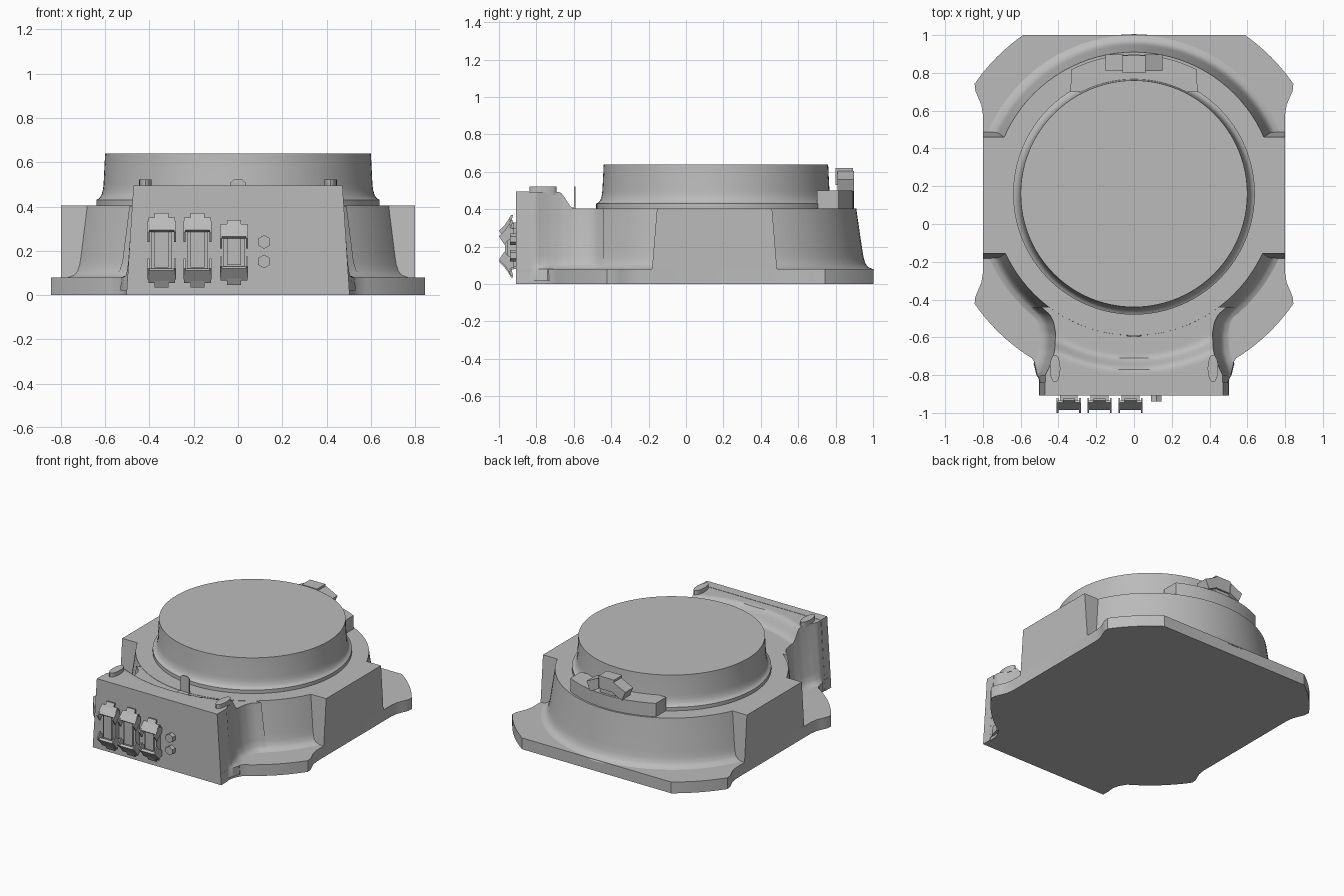
import bpy, bmesh, math
from mathutils import Matrix, Vector

if "Cube" in bpy.data.objects:
    bpy.data.objects.remove(bpy.data.objects["Cube"], do_unlink=True)

grey = bpy.data.materials.new("plain grey")
grey.use_nodes = True
COLOR = (0.5, 0.5, 0.5, 1)
grey.diffuse_color = COLOR
grey.node_tree.nodes["Principled BSDF"].inputs["Base Color"].default_value = COLOR

CY = 0.16        # shared y centre of the round parts
FRONT = -0.905   # front face of the housing


def finish(bm, name, smooth=False):
    bmesh.ops.recalc_face_normals(bm, faces=bm.faces[:])
    me = bpy.data.meshes.new(name)
    bm.to_mesh(me)
    bm.free()
    ob = bpy.data.objects.new(name, me)
    bpy.context.collection.objects.link(ob)
    me.materials.append(grey)
    if smooth:
        bpy.ops.object.select_all(action='DESELECT')
        ob.select_set(True)
        bpy.context.view_layer.objects.active = ob
        bpy.ops.object.shade_smooth_by_angle(angle=math.radians(35))
    return ob


def loft(name, rings, smooth=False):
    """Skin equal-length closed rings and cap both ends."""
    bm = bmesh.new()
    rows = [[bm.verts.new(p) for p in ring] for ring in rings]
    n = len(rows[0])
    for a, b in zip(rows, rows[1:]):
        for i in range(n):
            j = (i + 1) % n
            bm.faces.new((a[i], a[j], b[j], b[i]))
    bm.faces.new(rows[0][::-1])
    bm.faces.new(rows[-1])
    return finish(bm, name, smooth)


def lathe(name, profile, xmax=9, n=96):
    rings = []
    for r, z in profile:
        ring = []
        for i in range(n):
            a = math.tau * i / n
            x = max(-xmax, min(xmax, r * math.cos(a)))
            ring.append((x, CY + r * math.sin(a), z))
        rings.append(ring)
    return loft(name, rings, True)


def prism_z(name, pts, z0, z1, smooth=False):
    return loft(name, [[(x, y, z) for x, y in pts] for z in (z0, z1)], smooth)


def prism_x(name, pts, x0, x1):
    return loft(name, [[(x, y, z) for y, z in pts] for x in (x0, x1)])


def box(name, x0, x1, y0, y1, z0, z1):
    return prism_z(name, [(x0, y0), (x1, y0), (x1, y1), (x0, y1)], z0, z1)


def arc(r, a0, a1, n):
    out = []
    for i in range(n + 1):
        a = math.radians(a0 + (a1 - a0) * i / n)
        out.append((r * math.cos(a), CY + r * math.sin(a)))
    return out


def interp(table, t):
    for (a, u), (b, v) in zip(table, table[1:]):
        if t <= b:
            return u + (v - u) * max(0, (t - a) / (b - a))
    return table[-1][1]


# Base plate with four rounded ears
half = [(0.5, FRONT), (0.5, -0.80), (0.51, -0.76)]
half += arc(1.025, -58.2, -34.6, 10)
half += [(0.84, -0.385), (0.825, -0.35), (0.808, -0.31), (0.80, -0.26),
         (0.80, 0.58), (0.808, 0.63), (0.825, 0.67), (0.84, 0.705)]
half += arc(1.025, 34.6, 55.2, 10)
prism_z("base_plate", half + [(-x, y) for x, y in reversed(half)], 0, 0.08, True)

# Round body flaring into the plate
lathe("round_body", [(0.845, 0.07), (0.84, 0.08), (0.815, 0.09), (0.80, 0.108),
                     (0.79, 0.14), (0.783, 0.18), (0.75, 0.405)], xmax=0.799)

# Side blocks with drafted ends
loft("side_blocks", [[(-0.8, y0, z), (0.8, y0, z), (0.8, y1, z), (-0.8, y1, z)]
                     for y0, y1, z in ((-0.185, 0.49, 0.04), (-0.155, 0.46, 0.405))])

# Raised drum with a coved foot
lathe("drum", [(0.64, 0.39), (0.64, 0.43), (0.627, 0.437), (0.617, 0.45),
               (0.61, 0.475), (0.607, 0.50), (0.60, 0.64)])

# Connector housing: cross-sections run from the front face back into the body
WIDTH = [(FRONT, 0.47), (-0.80, 0.47), (-0.77, 0.455), (-0.73, 0.437), (-0.67, 0.42),
         (-0.58, 0.415), (-0.52, 0.425), (-0.48, 0.445), (-0.44, 0.49)]
FLARE = [(0.02, 0.09), (0.08, 0.085), (0.09, 0.06), (0.11, 0.045), (0.15, 0.032), (0.40, 0)]


def top_height(x, y):
    t = (math.hypot(x, y - CY) - 0.865) / 0.075
    t = max(0, min(1, t))
    return 0.403 + 0.09 * t * t * (3 - 2 * t)


rings = []
for k in range(32):
    y = FRONT + k * 0.015
    w = interp(WIDTH, y)
    blend = interp([(-0.82, 0), (-0.74, 1)], y)
    side = []
    for z, f in FLARE:
        zz = z if z < 0.4 else top_height(w, y)
        draft = 0.034 * (1 - zz / 0.49)
        side.append((w + draft + (f - draft) * blend, zz))
    xs = [w * (1 - i / 12) for i in range(1, 24)]
    top = [(x, top_height(x, y)) for x in xs]
    section = side + top + [(-x, z) for x, z in reversed(side)]
    rings.append([(x, y, z) for x, z in section])
loft("connector_housing", rings, True)

# Front panel with sloping sides
loft("front_panel", [[(-w, FRONT - 0.003, z), (w, FRONT - 0.003, z), (w, -0.84, z), (-w, -0.84, z)]
                     for w, z in ((0.504, 0.0), (0.472, 0.495))])

# Oval pads on top of the housing
for s, side_name in ((1, "left"), (-1, "right")):
    oval = []
    for i in range(24):
        a = math.tau * i / 24
        oval.append((s * 0.418 + 0.028 * math.cos(a), -0.765 + 0.073 * math.sin(a)))
    prism_z("oval_pad_" + side_name, oval, 0.48, 0.522, True)

# Thin upright tab with a foot
tab = [(-0.035, 0.40), (0.035, 0.40), (0.035, 0.508), (0.018, 0.522), (-0.018, 0.522), (-0.035, 0.508)]
loft("upright_tab", [[(x, y, z) for x, z in tab] for y in (-0.598, -0.59)])
box("tab_foot", -0.04, 0.04, -0.655, -0.59, 0.40, 0.41)

# Curved shelf behind the drum
prism_z("rear_shelf", [(0.335, 0.70)] + arc(0.737, 63, 117, 16) + [(-0.335, 0.70)], 0.40, 0.50, True)

# Arched bracket on the shelf: raised centre and two tilted wings
box("bracket_centre", -0.06, 0.06, 0.80, 0.892, 0.53, 0.62)
box("bracket_foot", -0.06, 0.06, 0.81, 0.88, 0.49, 0.54)
for s, side_name in ((1, "left"), (-1, "right")):
    wing = [(0.055, 0.53), (0.125, 0.495), (0.152, 0.56), (0.06, 0.605)]
    loft("bracket_wing_" + side_name, [[(s * x, y, z) for x, z in wing] for y in (0.81, 0.898)])

# Latched sockets on the front panel
for i, (cx, low, high) in enumerate(((-0.345, 0.035, 0.37), (-0.183, 0.035, 0.37), (-0.018, 0.045, 0.34))):
    tag = "_%d" % (i + 1)
    box("socket" + tag, cx - 0.047, cx + 0.047, -0.955, FRONT, low + 0.045, high - 0.04)
    box("socket_inner" + tag, cx - 0.032, cx + 0.032, -0.968, FRONT, low + 0.09, high - 0.085)
    for end, d, end_name in ((high, -1, "upper"), (low, 1, "lower")):
        def at(pts):
            return [(y, end + d * h) for y, h in pts]
        # sloped lever, its narrow lip, and the two thin cheeks
        prism_x(end_name + "_lever" + tag, at([(-0.935, 0.025), (-0.945, 0.02), (-0.985, 0.075), (-0.97, 0.085)]),
                cx - 0.06, cx + 0.06)
        prism_x(end_name + "_lip" + tag, at([(-0.925, 0), (-0.935, 0), (-0.955, 0.035), (-0.935, 0.04)]),
                cx - 0.032, cx + 0.032)
        for s in (-1, 1):
            prism_x(end_name + "_cheek" + tag,
                    at([(-0.92, 0.045), (-0.95, 0.035), (-1.0, 0.085), (-0.97, 0.13), (-0.955, 0.11), (-0.92, 0.085)]),
                    cx + s * 0.055, cx + s * 0.064)

# Hexagonal pegs beside the sockets
for z, peg_name in ((0.24, "upper_peg"), (0.152, "lower_peg")):
    ring = [(0.118 + 0.031 * math.sin(math.tau * i / 6), z + 0.031 * math.cos(math.tau * i / 6)) for i in range(6)]
    loft(peg_name, [[(x, y, zz) for x, zz in ring] for y in (-0.94, FRONT)])
